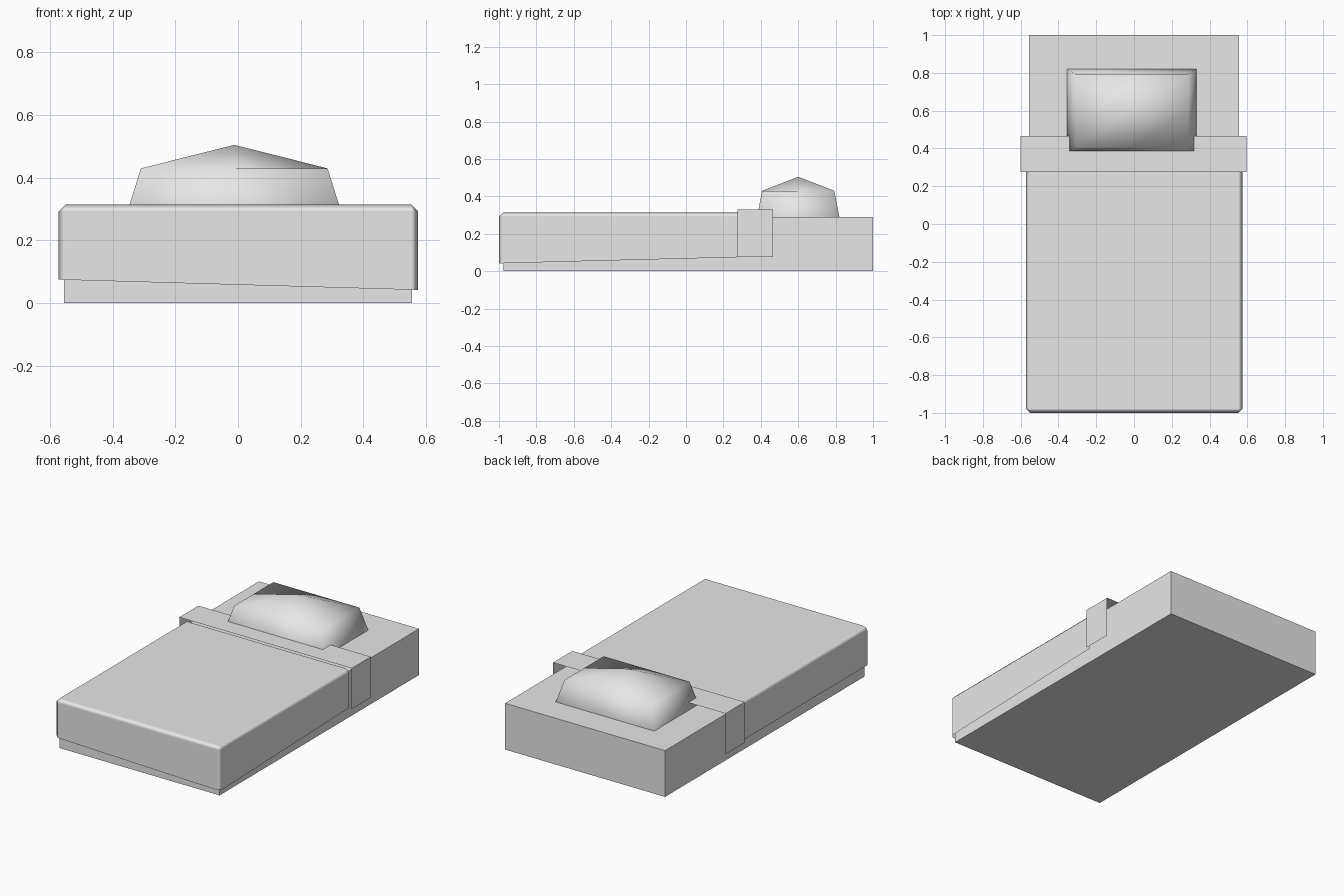
import bpy
import bmesh
from math import radians

default_cube = bpy.data.objects.get("Cube")
if default_cube:
    bpy.data.objects.remove(default_cube)

# One plain colour for the whole model
grey = bpy.data.materials.new("light_grey")
grey.diffuse_color = (0.8, 0.8, 0.8, 1)
grey.use_nodes = True
grey.node_tree.nodes["Principled BSDF"].inputs["Base Color"].default_value = (0.8, 0.8, 0.8, 1)


def box(x0, x1, y0, y1, z0, z1):
    """Return a bmesh box between the given limits."""
    bm = bmesh.new()
    bmesh.ops.create_cube(bm, size=1)
    for v in bm.verts:
        v.co.x = x1 if v.co.x > 0 else x0
        v.co.y = y1 if v.co.y > 0 else y0
        v.co.z = z1 if v.co.z > 0 else z0
    bm.normal_update()
    return bm


def remove_faces(bm, test):
    """Open the shell where the face normal passes the test."""
    faces = [f for f in bm.faces if test(f.normal)]
    bmesh.ops.delete(bm, geom=faces, context="FACES")


def finish(bm, name, smooth_angle=None):
    mesh = bpy.data.meshes.new(name)
    bm.to_mesh(mesh)
    bm.free()
    mesh.materials.append(grey)
    obj = bpy.data.objects.new(name, mesh)
    bpy.context.collection.objects.link(obj)
    if smooth_angle:
        bpy.ops.object.select_all(action="DESELECT")
        obj.select_set(True)
        bpy.context.view_layer.objects.active = obj
        bpy.ops.object.shade_smooth_by_angle(angle=radians(smooth_angle))
    return obj


# Mattress block
finish(box(-0.555, 0.555, -0.975, 1.0, 0, 0.29), "mattress")

# Blanket: open shell with one sagging front corner and chamfered edges
bm = box(-0.573, 0.575, -1.0, 0.28, 0.075, 0.315)
for v in bm.verts:
    if v.co.x > 0 and v.co.y < 0 and v.co.z < 0.2:
        v.co.z = 0.042
remove_faces(bm, lambda n: n.z < -0.5 or n.y > 0.5)
blanket = finish(bm, "blanket", 60)
bevel = blanket.modifiers.new("soft_edges", "BEVEL")
bevel.width = 0.023
bevel.segments = 1
bevel.limit_method = "ANGLE"
bevel.harden_normals = True

# Folded-over strip: top and two sides only
bm = box(-0.6, 0.596, 0.275, 0.465, 0.075, 0.33)
remove_faces(bm, lambda n: n.z < -0.5 or abs(n.y) > 0.5)
finish(bm, "blanket_fold", 30)

# Pillow: subdivided block, widest at its middle, with raised centre
bm = bmesh.new()
bmesh.ops.create_cube(bm, size=2)
bmesh.ops.subdivide_edges(bm, edges=bm.edges[:], cuts=1, use_grid_fill=True)
for v in bm.verts:
    x, y, z = v.co
    middle = abs(z) < 0.5
    centre = abs(x) + abs(y) < 0.5
    v.co.x = -0.012 + x * (0.345 if middle else 0.298)
    v.co.y = 0.6 + y * (0.222 if middle else 0.193)
    v.co.z = 0.28 + z * (0.225 if centre else 0.15)
finish(bm, "pillow", 180)
